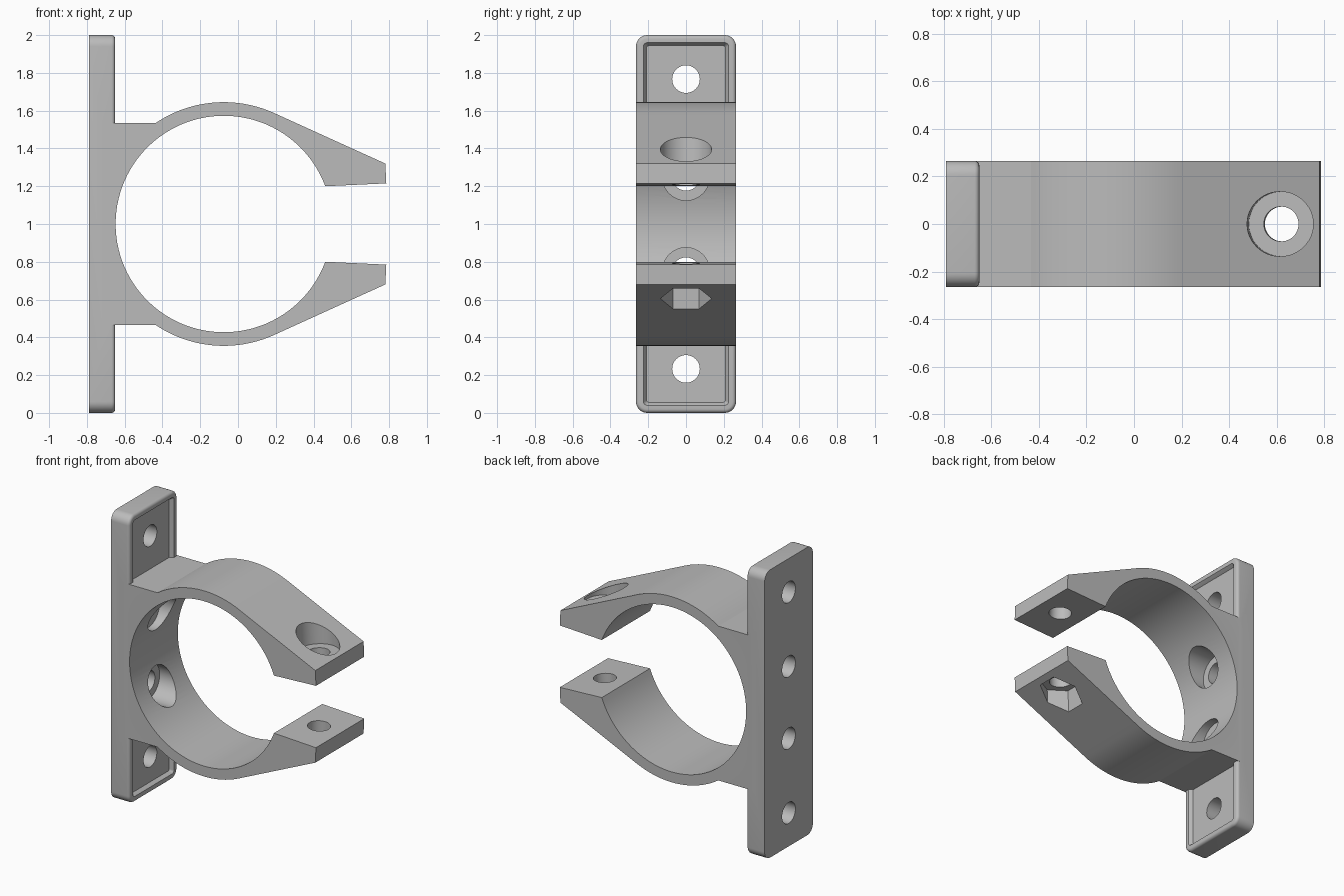
import bpy, bmesh, math
from mathutils import Matrix, Vector

cube = bpy.data.objects.get("Cube")
if cube:
    bpy.data.objects.remove(cube, do_unlink=True)

HALF_W = 0.265            # half depth in y
CX, CZ = -0.075, 1.0      # ring centre
R_IN, R_OUT = 0.573, 0.645

grey = bpy.data.materials.new("plain_grey")
grey.use_nodes = True
colour = (0.5, 0.5, 0.5, 1)
grey.diffuse_color = colour
grey.node_tree.nodes["Principled BSDF"].inputs["Base Color"].default_value = colour


def finish(bm, name):
    bmesh.ops.recalc_face_normals(bm, faces=bm.faces)
    mesh = bpy.data.meshes.new(name)
    bm.to_mesh(mesh)
    bm.free()
    mesh.materials.append(grey)
    obj = bpy.data.objects.new(name, mesh)
    bpy.context.collection.objects.link(obj)
    return obj


def arc(radius, start, end, steps):
    """Points (x, z) on a circle about the ring centre, angles in radians."""
    angles = [start + (end - start) * i / steps for i in range(steps + 1)]
    return [(CX + radius * math.cos(a), CZ + radius * math.sin(a)) for a in angles]


def clamp_body():
    """Open ring with two tapered jaws and the block that joins the plate."""
    block_top, back = 1.536, -0.72
    a_block = math.pi - math.asin((block_top - CZ) / R_OUT)
    a_jaw = math.asin(0.2 / R_IN)
    upper = [(back, block_top)]
    upper += arc(R_OUT, a_block, math.radians(65), 28)
    upper += [(0.78, 1.32), (0.785, 1.215)]
    lower = [(x, 2 * CZ - z) for x, z in reversed(upper)]
    inner = arc(R_IN, a_jaw, 2 * math.pi - a_jaw, 96)
    bm = bmesh.new()
    verts = [bm.verts.new((x, -HALF_W, z)) for x, z in upper + inner + lower]
    face = bm.faces.new(verts)
    new = bmesh.ops.extrude_face_region(bm, geom=[face])["geom"]
    bmesh.ops.translate(bm, vec=(0, 2 * HALF_W, 0),
                        verts=[v for v in new if isinstance(v, bmesh.types.BMVert)])
    return finish(bm, "clamp_bracket")


def plate_ring(bm, x, inset):
    """Rounded rectangle loop in the y-z plane."""
    r = max(0.06 - inset, 0.012)
    hy, hz = HALF_W - inset - r, 1 - inset - r
    loop = []
    for k, (sy, sz) in enumerate([(1, 1), (-1, 1), (-1, -1), (1, -1)]):
        for i in range(9):
            a = math.pi / 2 * (k + i / 8)
            loop.append(bm.verts.new((x, sy * hy + r * math.cos(a),
                                      1 + sz * hz + r * math.sin(a))))
    return loop


def mounting_plate():
    """Plate with a rounded front edge and a shallow recess inside a rim."""
    fillet, front = 0.02, -0.65
    steps = [(-0.79, 0)]
    for i in range(6):
        a = math.pi / 2 * i / 5
        steps.append((front - fillet * (1 - math.sin(a)), fillet * (1 - math.cos(a))))
    steps += [(front, 0.04), (front - 0.008, 0.046), (front - 0.025, 0.056)]
    bm = bmesh.new()
    loops = [plate_ring(bm, x, inset) for x, inset in steps]
    for a, b in zip(loops, loops[1:]):
        for i in range(len(a)):
            j = (i + 1) % len(a)
            bm.faces.new((a[i], a[j], b[j], b[i]))
    bm.faces.new(loops[0])
    bm.faces.new(loops[-1])
    return finish(bm, "mounting_plate")


def bore(start, angle, radius, length, sides=48):
    """Cutter running from start along an axis tilted about y."""
    axis = Vector((math.sin(angle), 0, math.cos(angle)))
    matrix = (Matrix.Translation(Vector(start) + axis * length / 2)
              @ Matrix.Rotation(angle, 4, 'Y'))
    bm = bmesh.new()
    bmesh.ops.create_cone(bm, cap_ends=True, segments=sides, radius1=radius,
                          radius2=radius, depth=length, matrix=matrix)
    obj = finish(bm, "bore_cutter")
    obj.hide_render = True
    return obj


def combine(target, other, operation):
    mod = target.modifiers.new("combine", 'BOOLEAN')
    mod.operation, mod.solver, mod.object = operation, 'EXACT', other
    bpy.context.view_layer.objects.active = target
    bpy.ops.object.modifier_apply(modifier=mod.name)
    bpy.data.objects.remove(other, do_unlink=True)


bracket = clamp_body()
combine(bracket, mounting_plate(), 'UNION')

# Screw holes through the plate, the middle two counterbored from the ring side
HOLE, HEAD = 0.073, 0.125
for side in (-1, 1):
    for offset in (0.25, 0.767):
        combine(bracket, bore((-0.9, 0, CZ + side * offset), math.pi / 2, HOLE, 0.5),
                'DIFFERENCE')
    combine(bracket, bore((-0.69, 0, CZ + side * 0.25), math.pi / 2, HEAD, 0.4),
            'DIFFERENCE')

# Clamp bolt holes: round head pocket above, hexagonal nut pocket below
TILT = 0.047
for side, angle, sides in ((1, -TILT, 48), (-1, math.pi + TILT, 6)):
    axis = Vector((math.sin(angle), 0, math.cos(angle)))
    jaw = Vector((0.623, 0, CZ + side * 0.2075))
    combine(bracket, bore(jaw - axis * 0.05, angle, HOLE, 0.4), 'DIFFERENCE')
    combine(bracket, bore(jaw + axis * 0.095, angle, 0.136, 0.35, sides), 'DIFFERENCE')

bpy.ops.object.select_all(action='DESELECT')
bracket.select_set(True)
bpy.context.view_layer.objects.active = bracket
bpy.ops.object.shade_smooth_by_angle(angle=math.radians(30))
